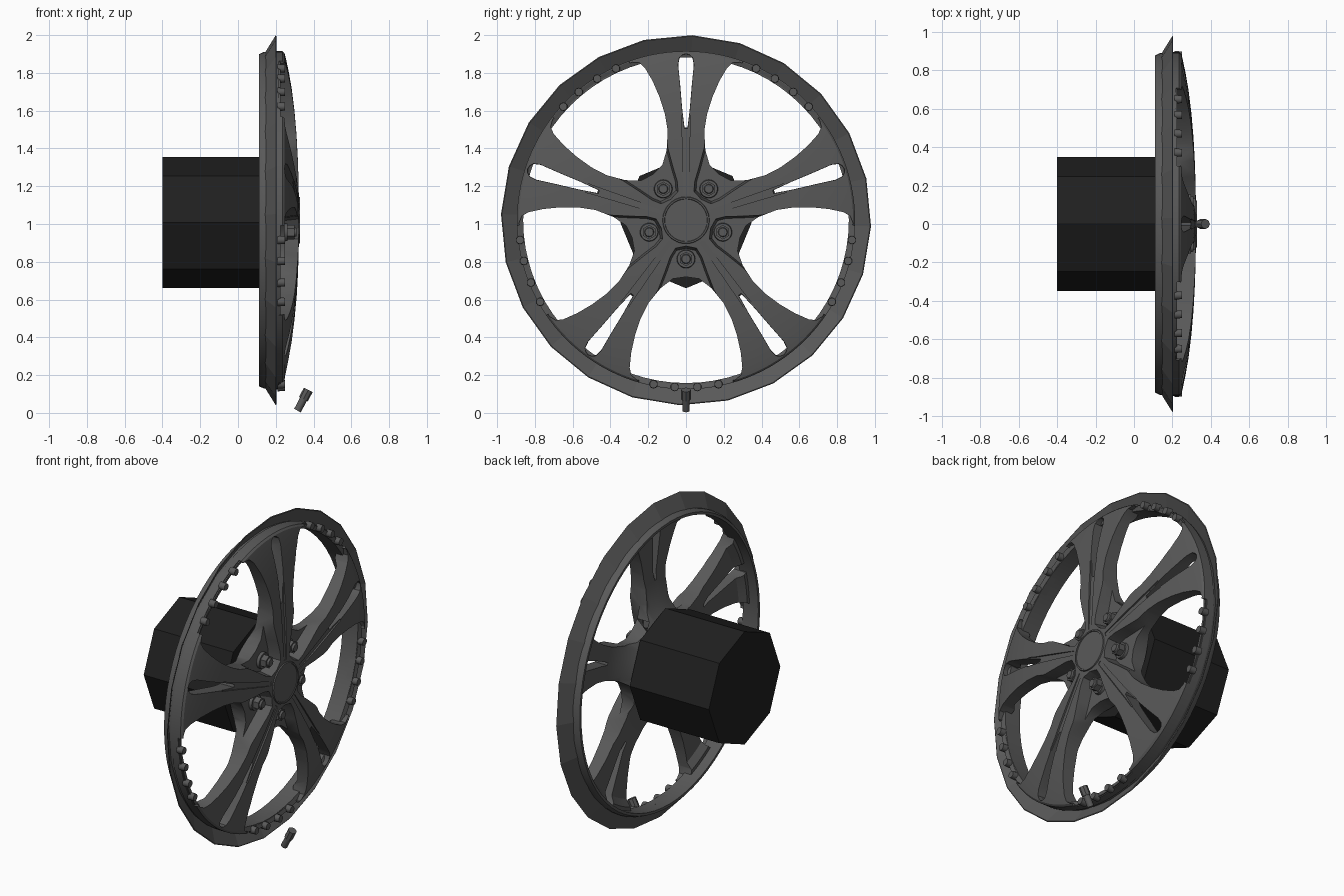
import bpy, bmesh, math
from mathutils import Vector, Matrix

CZ = 1.02  # wheel axle height
if "Cube" in bpy.data.objects:
    bpy.data.objects.remove(bpy.data.objects["Cube"], do_unlink=True)


def material(name, value):
    m = bpy.data.materials.new(name)
    m.use_nodes = True
    col = (value, value, value, 1)
    m.diffuse_color = col
    m.node_tree.nodes["Principled BSDF"].inputs["Base Color"].default_value = col
    return m


GREY = material("wheel grey", 0.1)
BLACK = material("drum black", 0.014)


def place(u, v, x, deg):
    """Radial u, tangential v and depth x, turned around the axle."""
    a = math.radians(deg)
    return Vector((x, u * math.cos(a) - v * math.sin(a), CZ + u * math.sin(a) + v * math.cos(a)))


def finish(bm, name, mat, smooth=None):
    bmesh.ops.recalc_face_normals(bm, faces=bm.faces)
    me = bpy.data.meshes.new(name)
    bm.to_mesh(me)
    bm.free()
    ob = bpy.data.objects.new(name, me)
    bpy.context.collection.objects.link(ob)
    me.materials.append(mat)
    if smooth:
        shade(ob, smooth)
    return ob


def shade(ob, deg):
    bpy.ops.object.select_all(action='DESELECT')
    ob.select_set(True)
    bpy.context.view_layer.objects.active = ob
    bpy.ops.object.shade_smooth_by_angle(angle=math.radians(deg))


def lathe(name, profile, n, mat, start=0, smooth=None):
    """Closed (radius, x) profile swept around the axle; radius 0 becomes a pole."""
    bm = bmesh.new()
    rings = []
    for r, x in profile:
        if r == 0:
            rings.append([bm.verts.new(place(0, 0, x, 0))] * n)
        else:
            rings.append([bm.verts.new(place(r, 0, x, start + 360 * i / n)) for i in range(n)])
    for k in range(len(rings)):
        a, b = rings[k], rings[(k + 1) % len(rings)]
        for i in range(n):
            j = (i + 1) % n
            vs = list(dict.fromkeys((a[i], a[j], b[j], b[i])))
            if len(vs) > 2:
                bm.faces.new(vs)
    return finish(bm, name, mat, smooth)


def mirrored(half):
    return half + [(u, -v) for u, v in reversed(half) if v > 0]


def cut(target, half, back, front, first, grow=0):
    """Cut five tapered pockets with a mirrored outline; grow widens the front end."""
    pts = mirrored(half)
    mid = sum(u for u, v in pts) / len(pts)
    bm = bmesh.new()
    for k in range(5):
        deg = first + 72 * k
        lo = [bm.verts.new(place(u, v, back(u), deg)) for u, v in pts]
        hi = [bm.verts.new(place(u + grow * (u - mid), v * (1 + grow), front, deg)) for u, v in pts]
        bm.faces.new(lo)
        bm.faces.new(hi)
        for i in range(len(pts)):
            j = (i + 1) % len(pts)
            bm.faces.new((lo[i], lo[j], hi[j], hi[i]))
    cutter = finish(bm, "cutter", GREY)
    cutter.hide_render = True
    mod = target.modifiers.new("cut", 'BOOLEAN')
    mod.operation, mod.solver, mod.object = 'DIFFERENCE', 'EXACT', cutter
    bpy.context.view_layer.objects.active = target
    bpy.ops.object.modifier_apply(modifier=mod.name)
    bpy.data.objects.remove(cutter, do_unlink=True)


def rod(bm, start, end, r, n, r2=None):
    axis = end - start
    m = Matrix.Translation((start + end) / 2) @ axis.to_track_quat('Z', 'Y').to_matrix().to_4x4()
    bmesh.ops.create_cone(bm, cap_ends=True, segments=n, radius1=r, radius2=r2 or r,
                          depth=axis.length, matrix=m)


# Domed spoke face, later opened by cutters
dome = [(0, .322), (.13, .322), (.3, .318), (.45, .31), (.58, .299), (.7, .284), (.79, .268),
        (.86, .253), (.885, .246), (.895, .235), (.895, .17), (.84, .17), (.8, .2),
        (.55, .215), (.36, .19), (.28, .14), (0, .14)]
spokes = lathe("spoke_face", dome, 120, GREY)

# Openings between the spokes
window = [(.3, 0), (.31, .07), (.36, .135), (.44, .2), (.52, .24), (.61, .27), (.7, .29),
          (.78, .298), (.82, .29), (.845, .26), (.855, .16), (.862, 0)]
cut(spokes, window, lambda u: .05, .45, 270)

# Lug pockets at the hub, with sides sloping up to the spoke crests
pocket = [(.15, 0), (.16, .05), (.2, .075), (.27, .1), (.36, .135), (.42, .17), (.42, 0)]
cut(spokes, pocket[:-1], lambda u: .245, .4, 270, .22)

# Recessed rim between the spoke ends
recess = [(.8, 0), (.8, .24), (.86, .25), (.93, .25), (.96, 0)]
cut(spokes, recess, lambda u: .218, .4, 270)

# Slots through the spokes, and grooves that run on to the hub
slot = [(.5, .008), (.6, .02), (.72, .03), (.82, .04), (.855, .034), (.87, .018), (.875, 0)]
cut(spokes, slot, lambda u: .1, .42, 90, .1)
groove = [(.14, .012), (.3, .016), (.52, .022), (.6, .028), (.6, 0)]
cut(spokes, groove[:-1], lambda u: .318 - .06 * (u - .14), .4, 90)
shade(spokes, 30)

# Rear barrel and faceted flared lip
lathe("rim_barrel", [(.89, .225), (.89, .135), (.878, .11), (.862, .11), (.862, .215)], 72, GREY, smooth=30)
lathe("rim_lip", [(.98, .2), (.88, .138), (.88, .145), (.975, .203)], 24, GREY, start=-1.9)

# Centre cap with raised edge
lathe("centre_cap", [(0, .325), (.112, .325), (.114, .329), (.122, .329), (.125, .32), (.125, .3), (0, .3)],
      32, GREY, smooth=30)

# Brake drum
lathe("drum", [(0, .14), (.348, .14), (.348, -.4), (0, -.4)], 8, BLACK).location.z = -.012

# Lug nuts on round seats
bm = bmesh.new()
for k in range(5):
    d = 270 + 72 * k
    rod(bm, place(.205, 0, .23, d), place(.205, 0, .262, d), .052, 20, .046)
    rod(bm, place(.205, 0, .25, d), place(.205, 0, .298, d), .038, 6)
    rod(bm, place(.205, 0, .29, d), place(.205, 0, .31, d), .028, 12, .022)
finish(bm, "lug_nuts", GREY, 30)

# Rim bolts, four in each recess
bm = bmesh.new()
for k in range(5):
    for off in (-11.2, -3.9, 3.9, 11.2):
        d = 270 + 72 * k + off
        rod(bm, place(.885, 0, .21, d), place(.885, 0, .25, d), .023, 10, .021)
finish(bm, "rim_bolts", GREY, 40)

# Tilted valve stem with cap
bm = bmesh.new()
foot, tip = Vector((.315, 0, .012)), Vector((.372, 0, .122))
rod(bm, foot, tip, .02, 10)
rod(bm, foot.lerp(tip, .55), tip, .026, 8)
finish(bm, "valve_stem", GREY, 40)
